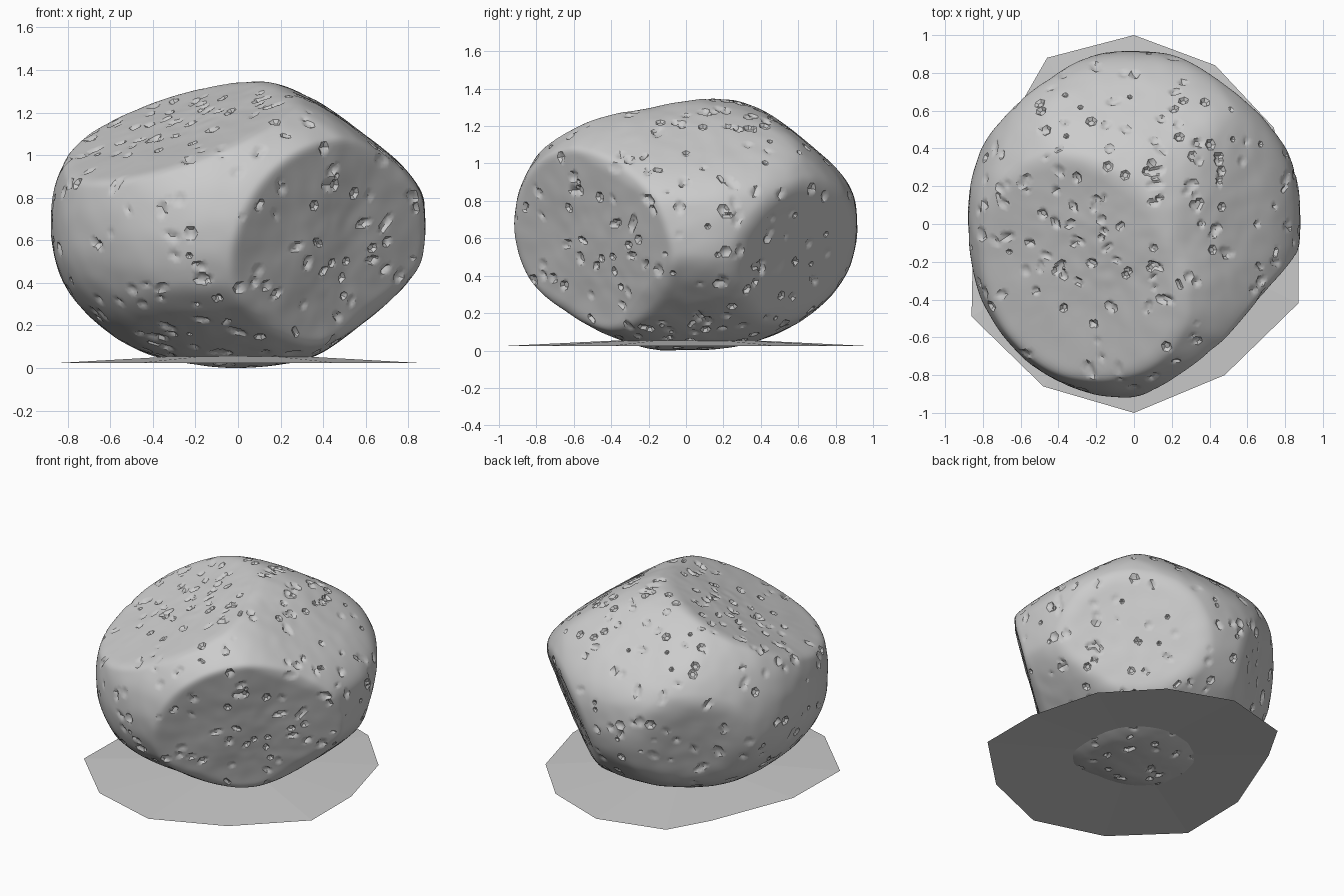
import bpy, bmesh, math, random
from mathutils import Vector, noise, kdtree

cube = bpy.data.objects.get("Cube")
if cube:
    bpy.data.objects.remove(cube, do_unlink=True)

random.seed(11)
CENTRE = Vector((0, 0, 0.68))
RADII = (0.88, 0.915, 0.68)
POWER = 2.15

# Chiselled facets: outward normal, distance from the rock centre, edge softness
FACETS = [
    ((0.65, -0.70, -0.23), 0.66, 0.025),    # front face, +x side
    ((0.62, 0.70, -0.33), 0.765, 0.04),     # back face, +x side
    ((-0.33, -0.27, 0.905), 0.555, 0.035),  # sloping top
    ((0.60, 0.00, 0.80), 0.705, 0.16),      # worn upper +x side
    ((0.00, 0.65, 0.76), 0.765, 0.12),      # worn upper back
    ((-0.10, -0.50, -0.86), 0.73, 0.08),    # undercut front
    ((0.65, 0.00, -0.76), 0.745, 0.08),     # undercut +x side
    ((-0.60, 0.75, -0.25), 0.825, 0.05),    # back face, -x side
]
FACETS = [(Vector(n).normalized(), d, k) for n, d, k in FACETS]


def make_material(name, rgb):
    mat = bpy.data.materials.new(name)
    mat.use_nodes = True
    mat.diffuse_color = (*rgb, 1)
    mat.node_tree.nodes["Principled BSDF"].inputs["Base Color"].default_value = (*rgb, 1)
    return mat


def add_object(name, bm, mat):
    mesh = bpy.data.meshes.new(name)
    bm.to_mesh(mesh)
    bm.free()
    obj = bpy.data.objects.new(name, mesh)
    obj.data.materials.append(mat)
    bpy.context.collection.objects.link(obj)
    return obj


def smooth_min(a, b, k):
    h = max(k - abs(a - b), 0) / k
    return min(a, b) - h * h * k / 4


def rock_radius(d):
    """Distance from the centre to the rock surface along direction d."""
    r = sum(abs(c / a) ** POWER for c, a in zip(d, RADII)) ** (-1 / POWER)
    for n, dist, k in FACETS:
        facing = d.dot(n)
        if facing > 0.2:
            r = smooth_min(r, dist / facing, k)
    return r + 0.010 * noise.noise(d * 2.3) + 0.003 * noise.noise(d * 8)


def random_direction():
    return Vector([random.gauss(0, 1) for _ in range(3)]).normalized()


gray = make_material("stone_gray", (0.6, 0.6, 0.6))

# Rock body: a dense ball pushed to the faceted shape
bm = bmesh.new()
bmesh.ops.create_icosphere(bm, subdivisions=7, radius=1)
for v in bm.verts:
    d = v.co.normalized()
    v.co = CENTRE + d * rock_radius(d)
bm.normal_update()
bm.verts.ensure_lookup_table()
tree = kdtree.KDTree(len(bm.verts))
for v in bm.verts:
    tree.insert(v.co, v.index)
tree.balance()

# Pits: scattered chips, plus two loose rows along the top
spots = []
for _ in range(400):
    d = random_direction()
    spots.append(CENTRE + d * rock_radius(d))
for start, end, count in [((0.10, -0.42, 1.30), (0.10, 0.20, 1.33), 8),
                          ((0.33, 0.00, 1.22), (0.32, 0.42, 1.20), 7)]:
    for _ in range(count):
        spot = Vector(start).lerp(Vector(end), random.random())
        spots.append(spot + random_direction() * 0.04)

moves = {}
for spot in spots:
    co, index, _ = tree.find(spot)
    normal = bm.verts[index].normal.copy()
    along = normal.cross(random_direction()).normalized()
    across = normal.cross(along)
    size = random.uniform(0.010, 0.020)
    length = size * random.choice((1, 1.2, 1.5, 2.2))
    depth = random.uniform(0.008, 0.020)
    for p, i, _ in tree.find_range(co, length * 1.6):
        off = p - co
        r = math.hypot(off.dot(along) / length, off.dot(across) / size)
        amount = min(1, max(0, (1.25 - r) / 0.4)) * depth
        if amount > moves.get(i, (0,))[0]:
            moves[i] = (amount, normal)
for i, (amount, normal) in moves.items():
    bm.verts[i].co -= normal * amount

# Rest the rock on the floor
lowest = min(v.co.z for v in bm.verts)
bmesh.ops.translate(bm, verts=bm.verts, vec=(0, 0, -lowest))
rock = add_object("rock", bm, gray)
bpy.ops.object.select_all(action='DESELECT')
rock.select_set(True)
bpy.context.view_layer.objects.active = rock
bpy.ops.object.shade_smooth_by_angle(angle=math.radians(35))

# Ground plate: a thin, shallow irregular cone around the foot
RIM = [(0, 1), (-0.46, 0.88), (-0.62, 0.60), (-0.85, 0.02), (-0.86, -0.49),
       (-0.48, -0.86), (0, -1), (0.48, -0.80), (0.87, -0.42), (0.87, 0.02),
       (0.74, 0.51), (0.43, 0.84)]
bm = bmesh.new()
apex = bm.verts.new((0, 0, 0.072))
rim = [bm.verts.new((x, y, 0.023)) for x, y in RIM]
for a, b in zip(rim, rim[1:] + rim[:1]):
    bm.faces.new((apex, a, b))
add_object("ground_plate", bm, gray)
